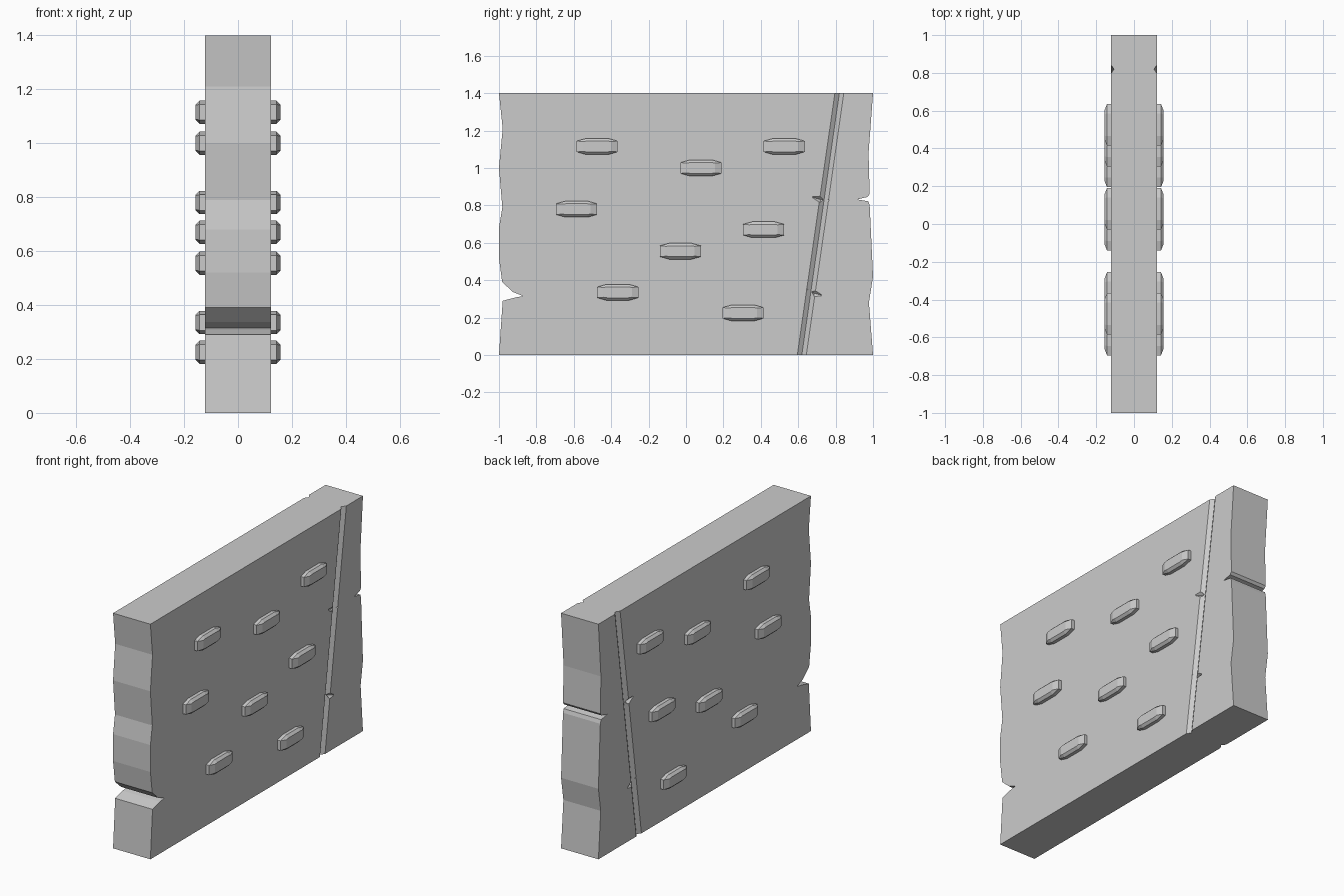
import bpy, bmesh
from mathutils import Vector

if "Cube" in bpy.data.objects:
    bpy.data.objects.remove(bpy.data.objects["Cube"])


def loft(name, rings):
    """Closed solid through a list of equally sized point rings."""
    bm = bmesh.new()
    vs = [[bm.verts.new(p) for p in r] for r in rings]
    n = len(rings[0])
    for a, b in zip(vs, vs[1:]):
        for i in range(n):
            j = (i + 1) % n
            bm.faces.new((a[i], a[j], b[j], b[i]))
    bm.faces.new(vs[0][::-1])
    bm.faces.new(vs[-1])
    bmesh.ops.recalc_face_normals(bm, faces=bm.faces)
    me = bpy.data.meshes.new(name)
    bm.to_mesh(me)
    bm.free()
    ob = bpy.data.objects.new(name, me)
    bpy.context.collection.objects.link(ob)
    return ob


def cut(target, cutter):
    cutter.hide_render = True
    m = target.modifiers.new("cut", 'BOOLEAN')
    m.operation, m.solver, m.object = 'DIFFERENCE', 'EXACT', cutter
    bpy.context.view_layer.objects.active = target
    bpy.ops.object.modifier_apply(modifier=m.name)
    bpy.data.objects.remove(cutter, do_unlink=True)


T = 0.123  # half thickness of the slab

# Slab: worn, notched outline (y, z) extruded across x
left = [(-1, 1.4), (-.98, 1.21), (-1, 1.0), (-.982, .79), (-1, .68), (-1, .52),
        (-.983, .39), (-.925, .337), (-.87, .315), (-.91, .308), (-.98, .29), (-1, 0)]
right = [(1, 0), (.978, .28), (1, .42), (.982, .80), (.975, .822), (.915, .832),
         (.97, .845), (.982, .86), (.976, 1.08), (1, 1.4)]
slab = loft("wall_slab", [[(x, y, z) for y, z in left + right] for x in (-T, T)])

# Slanted V groove with two small side cracks, on both faces
for s in (-1, 1):
    def diamond(y, z, w, d):
        return [(s * T + d, y, z), (s * T, y + w, z), (s * T - d, y, z), (s * T, y - w, z)]
    cut(slab, loft("groove_cutter", [diamond(.612, -.05, .024, .017),
                                     diamond(.827, 1.45, .024, .017)]))
    for y0, z0, y1, z1 in ((.675, .845, .765, .828), (.725, .32, .645, .352)):
        ym, zm = (y0 + y1) / 2, (z0 + z1) / 2 - .006

        def upright(y, z, w, d):
            return [(s * T + d, y, z), (s * T, y, z + w), (s * T - d, y, z), (s * T, y, z - w)]
        cut(slab, loft("crack_cutter", [upright(y0, z0, .003, .002),
                                        upright(ym, zm, .018, .019),
                                        upright(y1, z1, .003, .002)]))

# Raised studs: chamfered bars on both faces
studs = [(-.475, 1.115), (.525, 1.115), (.08, 1.0), (-.585, .78),
         (.415, .67), (-.03, .555), (-.365, .335), (.305, .225)]


def octagon(x, y, z, a, b, ca, cb):
    q = [(a, b - cb), (a - ca, b), (ca - a, b), (-a, b - cb),
         (-a, cb - b), (ca - a, -b), (a - ca, -b), (a, cb - b)]
    return [Vector((x, y + u, z + v)) for u, v in q]


for s, side in ((-1, "left"), (1, "right")):
    for i, (y, z) in enumerate(studs):
        loft(f"stud_{side}_{i + 1}", [
            octagon(s * .105, y, z, .11, .043, .05, .014),
            octagon(s * .143, y, z, .11, .043, .05, .014),
            octagon(s * .157, y, z, .075, .029, .018, .003)])
